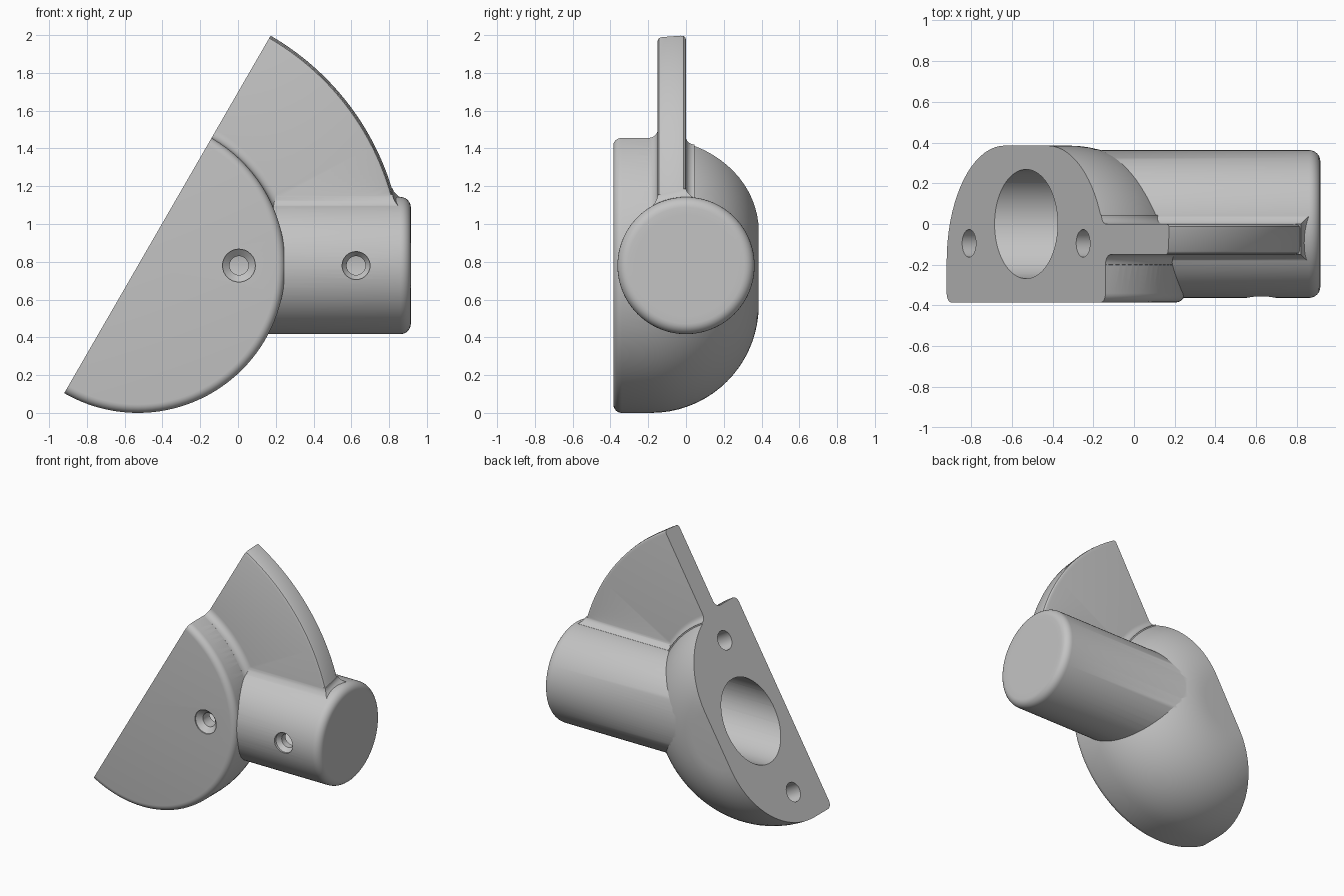
import bpy, bmesh, math
from mathutils import Matrix, Vector

if "Cube" in bpy.data.objects:
    bpy.data.objects.remove(bpy.data.objects["Cube"])

CX, CZ = -0.53, 0.78                      # pivot of the round body; the tube axis is at height CZ
X, Y, Z = Vector((1, 0, 0)), Vector((0, 1, 0)), Vector((0, 0, 1))
INWARD = Vector((math.cos(math.radians(30)), 0, -0.5))   # into the slanted mounting face
ALONG = Vector((0.5, 0, math.cos(math.radians(30))))     # up the slanted mounting face

grey = bpy.data.materials.new("light_grey")
grey.use_nodes = True
grey.diffuse_color = (0.55, 0.55, 0.55, 1)
grey.node_tree.nodes["Principled BSDF"].inputs["Base Color"].default_value = (0.55, 0.55, 0.55, 1)


def frame(origin, u, v, h):
    m = Matrix((u, v, h)).transposed().to_4x4()
    m.translation = origin
    return m


def finish(name, bm):
    bmesh.ops.remove_doubles(bm, verts=bm.verts, dist=1e-5)
    bmesh.ops.recalc_face_normals(bm, faces=bm.faces)
    mesh = bpy.data.meshes.new(name)
    bm.to_mesh(mesh)
    bm.free()
    mesh.materials.append(grey)
    ob = bpy.data.objects.new(name, mesh)
    bpy.context.collection.objects.link(ob)
    return ob


def skin(bm, rings, closed):
    for a, b in zip(rings, rings[1:]):
        n = len(a)
        for j in range(n if closed else n - 1):
            k = (j + 1) % n
            bm.faces.new((a[j], a[k], b[k], b[j]))


def lathe(name, profile, m, a0=0, a1=360, steps=96):
    """Turn a (radius, height) profile; a partial turn gives a closed profile with end caps."""
    bm = bmesh.new()
    rings = []
    for i in range(steps + 1):
        a = math.radians(a0 + (a1 - a0) * i / steps)
        rings.append([bm.verts.new(m @ Vector((r * math.cos(a), r * math.sin(a), h)))
                      for r, h in profile])
    partial = a1 - a0 < 360
    skin(bm, rings, partial)
    if partial:
        bm.faces.new(rings[0])
        bm.faces.new(rings[-1])
    return finish(name, bm)


def arc(c, rad, a0, a1, n=6):
    return [(c[0] + rad * math.cos(math.radians(a0 + (a1 - a0) * i / n)),
             c[1] + rad * math.sin(math.radians(a0 + (a1 - a0) * i / n))) for i in range(n + 1)]


def combine(target, other, operation):
    mod = target.modifiers.new("combine", 'BOOLEAN')
    mod.operation, mod.solver, mod.object = operation, 'EXACT', other
    bpy.context.view_layer.update()
    new = bpy.data.meshes.new_from_object(target.evaluated_get(bpy.context.evaluated_depsgraph_get()))
    target.modifiers.clear()
    target.data = new
    bpy.data.objects.remove(other)


pivot = frame((CX, 0, CZ), X, Z, Y)
tube_frame = frame((0, 0, CZ), Y, Z, X)

# Domed body: flat front with a small round, large round at the back
body = lathe("pipe_bracket",
             [(0, -0.385)] + arc((0.735, -0.34), 0.045, -90, 0)
             + arc((0.21, -0.185), 0.57, 0, 90, 18) + [(0, 0.385)], pivot, steps=128)

# Flat rib with rounded rim, flaring where it meets the body
rib = lathe("rib",
            [(0.65, -0.205), (0.775, -0.205)] + arc((0.83, -0.20), 0.05, 180, 90)
            + [(1.375, -0.15), (1.39, -0.143), (1.396, -0.13), (1.405, -0.03),
               (1.403, -0.012), (1.395, -0.004), (1.38, 0)]
            + arc((0.785, 0.045), 0.045, 270, 180) + [(0.65, 0.045)],
            pivot, 0, 75, 64)

# Tube with rounded end
tube = lathe("tube", [(0, -0.3), (0.363, -0.3)] + arc((0.308, 0.86), 0.055, 0, 90) + [(0, 0.915)],
             tube_frame)

# Flare at the foot of the rib, along the top of the tube
bm = bmesh.new()
rings = []
for i in range(8):
    t = min(i, 6) / 6
    o = 0.045 * (1 - math.cos(math.radians(80 * t))) - 0.001 * (i == 0)
    front, back = 1.155 - 0.07 * t, 1.188 - 0.046 * t
    if i == 7:
        front, back = front - 0.05, back - 0.08
    rings.append([bm.verts.new(p) for p in
                  ((0.0, -0.15 - o, front), (0.82 + o, -0.15 - o, front),
                   (0.82 + o, o, back), (0.0, o, back))])
skin(bm, rings, True)
bm.faces.new(rings[0])
bm.faces.new(rings[-1])
flare = finish("flare", bm)

for part in (tube, rib, flare):
    combine(body, part, 'UNION')

# Slanted mounting face
bm = bmesh.new()
bmesh.ops.create_cube(bm, size=6)
bm.transform(frame(Vector((CX, 0, CZ)) - INWARD * 3, ALONG, Y, INWARD))
combine(body, finish("face_cutter", bm), 'DIFFERENCE')

# Bore right through the tube and body
combine(body, lathe("bore_cutter", [(0, -1.5), (0.268, -1.5), (0.268, 1.2), (0, 1.2)], tube_frame),
        'DIFFERENCE')

# Countersunk screw holes in the front
for x, y, r in ((0.005, -0.385, 0.087), (0.625, -0.352, 0.074)):
    cutter = lathe("screw_cutter", [(0, -0.6), (r, -0.6), (r, y + 0.008), (0.05, y + 0.04),
                                    (0.05, -0.1), (0, -0.1)], frame((x, 0, CZ), X, Z, Y), steps=32)
    combine(body, cutter, 'DIFFERENCE')

# Fixing holes in the slanted face
for s in (-0.56, 0.56):
    origin = Vector((CX, -0.095, CZ)) + ALONG * s
    cutter = lathe("fixing_cutter", [(0, -0.2), (0.068, -0.2), (0.068, 0.25), (0, 0.25)],
                   frame(origin, ALONG, Y, INWARD), steps=32)
    combine(body, cutter, 'DIFFERENCE')

# Smooth shading with crisp edges
bpy.ops.object.select_all(action='DESELECT')
body.select_set(True)
bpy.context.view_layer.objects.active = body
bpy.ops.object.shade_smooth_by_angle(angle=math.radians(30))
